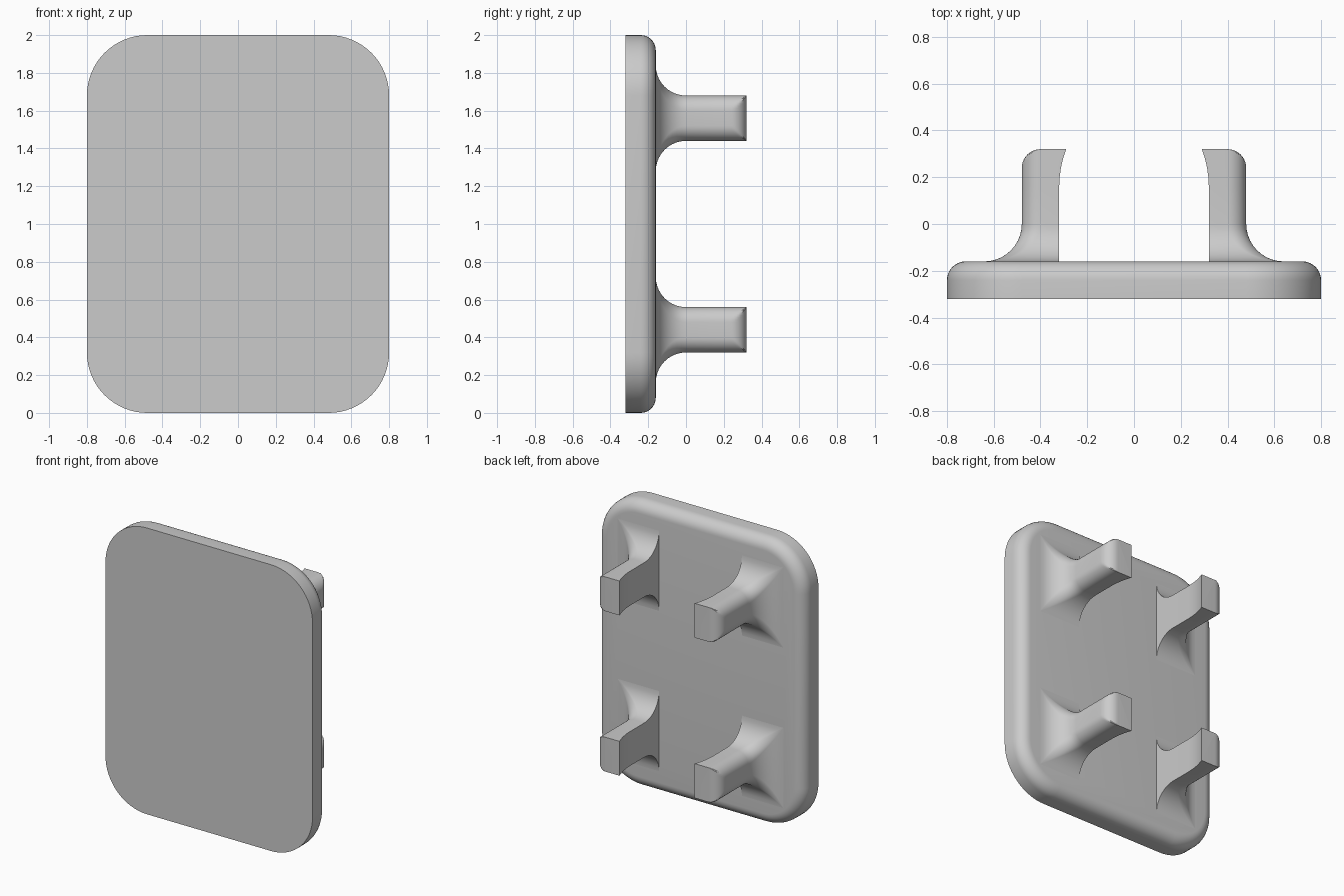
import bpy, bmesh, math

if "Cube" in bpy.data.objects:
    bpy.data.objects.remove(bpy.data.objects["Cube"])

grey = bpy.data.materials.new("light grey")
grey.use_nodes = True
grey.diffuse_color = (0.6, 0.6, 0.6, 1)
grey.node_tree.nodes["Principled BSDF"].inputs["Base Color"].default_value = (0.6, 0.6, 0.6, 1)


def finish(name, bm):
    bmesh.ops.recalc_face_normals(bm, faces=bm.faces)
    mesh = bpy.data.meshes.new(name)
    bm.to_mesh(mesh)
    bm.free()
    mesh.materials.append(grey)
    obj = bpy.data.objects.new(name, mesh)
    bpy.context.collection.objects.link(obj)
    bpy.ops.object.select_all(action='DESELECT')
    obj.select_set(True)
    bpy.context.view_layer.objects.active = obj
    bpy.ops.object.shade_smooth_by_angle(angle=math.radians(30))


# Plate: rounded corners, then a rounded rim on the back only
FRONT, BACK = -0.32, -0.16
bm = bmesh.new()
bmesh.ops.create_cube(bm, size=1)
for v in bm.verts:
    v.co = (v.co.x * 1.6, (FRONT + BACK) / 2 + v.co.y * (BACK - FRONT), 1 + v.co.z * 2)
corners = [e for e in bm.edges if abs(e.verts[0].co.y - e.verts[1].co.y) > 0.1]
bmesh.ops.bevel(bm, geom=corners, offset=0.32, offset_type='OFFSET', segments=16,
                profile=0.5, affect='EDGES')
rim = [e for e in bm.edges if all(abs(v.co.y - BACK) < 1e-4 for v in e.verts)]
bmesh.ops.bevel(bm, geom=rim, offset=0.08, offset_type='OFFSET', segments=8,
                profile=0.5, affect='EDGES')
finish("plate", bm)

# Clip posts: lofted sections, flat inside, rounded outside, flared at the plate
INNER, OUTER, HALF, TIP = 0.32, 0.48, 0.12, 0.32
EDGE, FLARE, STEPS = 0.08, 0.16, 10
quarter = [i / STEPS * math.pi / 2 for i in range(STEPS + 1)]


def post(name, side, height):
    bm = bmesh.new()
    rings = []

    def section(y, grow, radius, limit):
        lip = max(0, (y - 0.16) / 0.16)
        inner = INNER - 0.03 * lip ** 2
        x, h = OUTER + grow - radius, HALF + grow
        top = [(min(x + radius * math.sin(a), limit),
                h - radius + radius * math.cos(a)) for a in quarter]
        half = [(inner, h)] + top
        outline = half + [(px, -pz) for px, pz in reversed(half)]
        rings.append([bm.verts.new((side * px, y, height + pz)) for px, pz in outline])

    # concave flare, its corners sharpening towards the plate
    for a in reversed(quarter):
        grow = FLARE * (1 - math.cos(a))
        section(-FLARE * math.sin(a), grow, EDGE * math.cos(a) + 0.0005, 1)
    for y in (0.16, 0.2):
        section(y, 0, EDGE, 1)
    # rounded outer tip
    for a in reversed(quarter):
        section(TIP - EDGE + EDGE * math.cos(a), 0, EDGE,
                OUTER - EDGE + EDGE * math.sin(a))
    for lower, upper in zip(rings, rings[1:]):
        n = len(lower)
        for i in range(n):
            j = (i + 1) % n
            bm.faces.new((lower[i], lower[j], upper[j], upper[i]))
    bm.faces.new(rings[-1])
    bmesh.ops.remove_doubles(bm, verts=bm.verts, dist=1e-5)
    finish(name, bm)


for side, side_name in ((1, "left"), (-1, "right")):
    for height, level in ((0.44, "lower"), (1.56, "upper")):
        post(f"{level}_{side_name}_clip_post", side, height)
